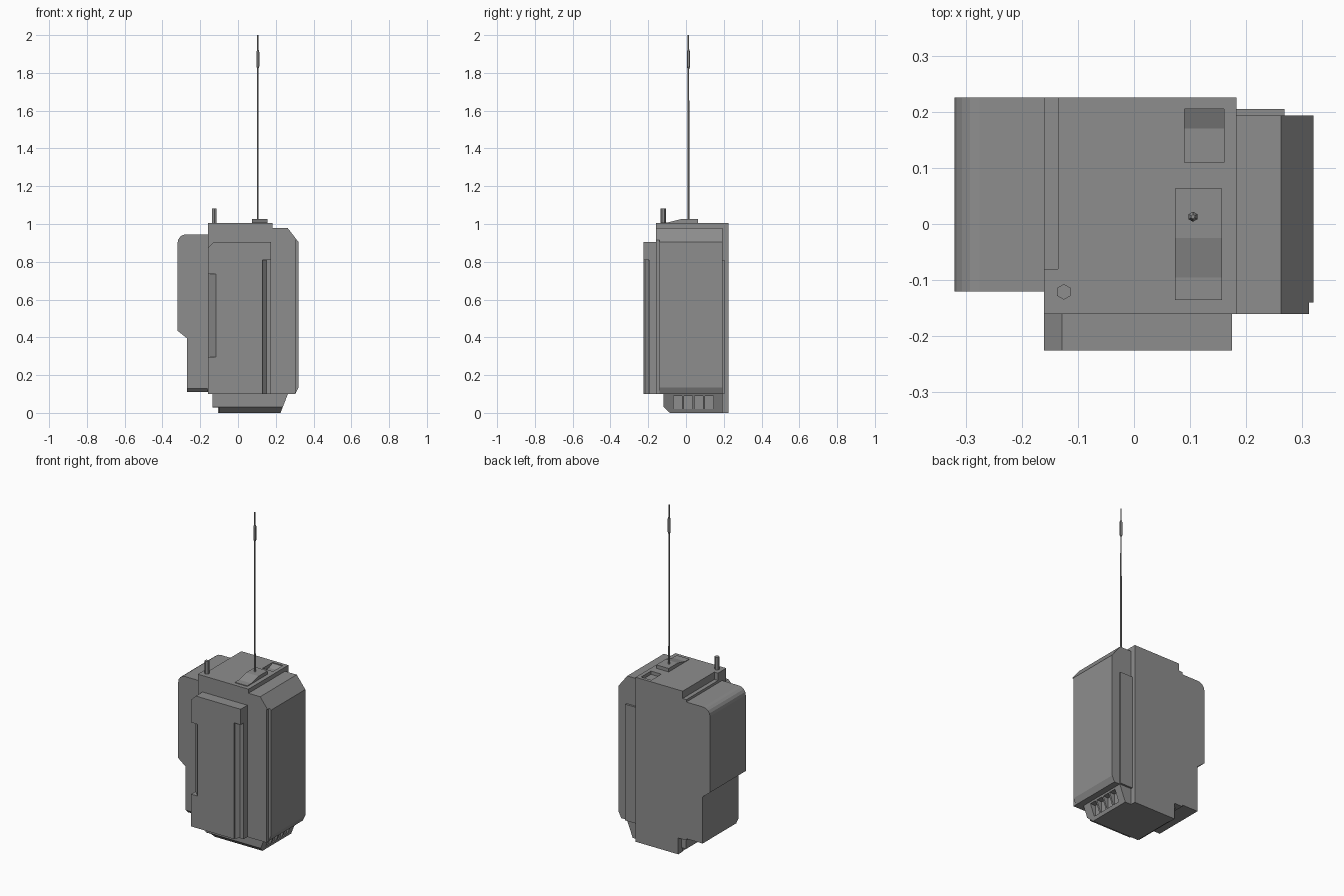
import bpy
import bmesh
import math

cube = bpy.data.objects.get("Cube")
if cube:
    bpy.data.objects.remove(cube, do_unlink=True)

grey = bpy.data.materials.new("matte grey")
grey.use_nodes = True
shade = (0.27, 0.27, 0.27, 1)
grey.diffuse_color = shade
grey.node_tree.nodes["Principled BSDF"].inputs["Base Color"].default_value = shade


def finish(name, bm):
    bmesh.ops.recalc_face_normals(bm, faces=bm.faces)
    mesh = bpy.data.meshes.new(name)
    bm.to_mesh(mesh)
    bm.free()
    mesh.materials.append(grey)
    obj = bpy.data.objects.new(name, mesh)
    bpy.context.collection.objects.link(obj)
    return obj


def prism(name, axis, lo, hi, profile):
    """Extrude a 2D profile along an axis; the profile uses the other two axes in order."""
    place = {"x": lambda a, b, t: (t, a, b),
             "y": lambda a, b, t: (a, t, b),
             "z": lambda a, b, t: (a, b, t)}[axis]
    bm = bmesh.new()
    ends = [[bm.verts.new(place(a, b, t)) for a, b in profile] for t in (lo, hi)]
    for ring in ends:
        bm.faces.new(ring)
    n = len(profile)
    for i in range(n):
        j = (i + 1) % n
        bm.faces.new((ends[0][i], ends[0][j], ends[1][j], ends[1][i]))
    return finish(name, bm)


def box(name, x, y, z):
    return prism(name, "z", *z, [(x[0], y[0]), (x[1], y[0]), (x[1], y[1]), (x[0], y[1])])


def hex_rod(name, x, y, rings):
    """Six-sided rod through (height, radius) rings."""
    bm = bmesh.new()
    loops = [[bm.verts.new((x + r * math.sin(k * math.pi / 3),
                            y + r * math.cos(k * math.pi / 3), z)) for k in range(6)]
             for z, r in rings]
    bm.faces.new(loops[0])
    bm.faces.new(loops[-1])
    for low, high in zip(loops, loops[1:]):
        for k in range(6):
            j = (k + 1) % 6
            bm.faces.new((low[k], low[j], high[j], high[k]))
    return finish(name, bm)


def cut(target, cutter):
    cutter.hide_render = True
    mod = target.modifiers.new("cut", "BOOLEAN")
    mod.operation = "DIFFERENCE"
    mod.solver = "EXACT"
    mod.object = cutter
    bpy.context.view_layer.objects.active = target
    bpy.ops.object.modifier_apply(modifier=mod.name)
    bpy.data.objects.remove(cutter, do_unlink=True)


# Main body with a rear shoulder step and a sloped recess in the top
body = box("main_body", (-0.16, 0.183), (-0.16, 0.225), (0.1, 1.005))
cut(body, box("shoulder_cutter", (-0.3, -0.135), (-0.08, 0.3), (0.96, 1.1)))
cut(body, prism("recess_cutter", "x", 0.09, 0.16,
                [(0.11, 1.1), (0.11, 0.985), (0.17, 0.985), (0.205, 1.0), (0.205, 1.1)]))

# Front panel: clipped top corner, bevelled side notch and stepped edge
panel = prism("front_panel", "y", -0.225, -0.158,
              [(-0.16, 0.1), (0.175, 0.1), (0.175, 0.905), (-0.128, 0.905), (-0.16, 0.873)])
cut(panel, prism("notch_cutter", "z", 0.297, 0.735,
                 [(-0.115, -0.226), (-0.162, -0.179), (-0.2, -0.179), (-0.2, -0.3), (-0.115, -0.3)]))
cut(panel, prism("edge_cutter", "z", 0.0, 0.81,
                 [(0.13, -0.3), (0.13, -0.216), (0.15, -0.195), (0.2, -0.195), (0.2, -0.3)]))

# Left pod with chamfered outer edges and a slot down its front corner
pod = prism("left_pod", "y", -0.16, 0.193,
            [(0.17, 0.1), (0.303, 0.1), (0.32, 0.135), (0.32, 0.905), (0.262, 0.98), (0.17, 0.98)])
cut(pod, box("slot_cutter", (0.304, 0.4), (-0.3, -0.14), (0.0, 0.915)))
box("left_pod_back_plate", (0.17, 0.268), (0.185, 0.205), (0.1, 0.81))

# Right pod with a rounded top corner and a narrower lower half
corner = [(-0.275 - 0.045 * math.sin(a), 0.9 + 0.045 * math.cos(a))
          for a in [math.pi / 8 * k for k in range(5)]]
side = prism("right_pod", "y", -0.12, 0.225,
             [(-0.15, 0.945)] + corner + [(-0.32, 0.435), (-0.27, 0.395), (-0.27, 0.11), (-0.15, 0.11)])
cut(side, prism("lip_cutter", "x", -0.4, -0.161,
                [(-0.2, 0.13), (-0.12, 0.13), (-0.1, 0.11), (-0.1, 0.0), (-0.2, 0.0)]))

# Base with sloped side, chamfered front and a row of vents
base = prism("base", "y", -0.12, 0.193,
             [(-0.1, 0), (0.225, 0), (0.265, 0.102), (-0.135, 0.102), (-0.135, 0.028), (-0.1, 0.028)])
cut(base, prism("chamfer_cutter", "x", -0.3, 0.4,
                [(-0.2, 0.032), (-0.12, 0.032), (-0.085, 0.0), (-0.085, -0.1), (-0.2, -0.1)]))
for i in range(4):
    start = -0.065 + 0.055 * i
    cut(base, box("vent_cutter", (0.225, 0.4), (start, start + 0.045), (0.02, 0.09)))
box("base_back", (-0.105, 0.183), (0.185, 0.225), (0, 0.102))

# Antenna mount, antenna and control knob
prism("antenna_mount", "x", 0.073, 0.157,
      [(-0.135, 1.0), (0.063, 1.0), (0.063, 1.026), (-0.025, 1.026), (-0.095, 1.009), (-0.135, 1.009)])
hex_rod("antenna", 0.105, 0.013,
        [(1.01, 0.005), (1.82, 0.004), (1.835, 0.009), (1.91, 0.009), (1.925, 0.004), (2.0, 0.004)])
hex_rod("control_knob", -0.125, -0.121, [(0.99, 0.014), (1.082, 0.014)])
